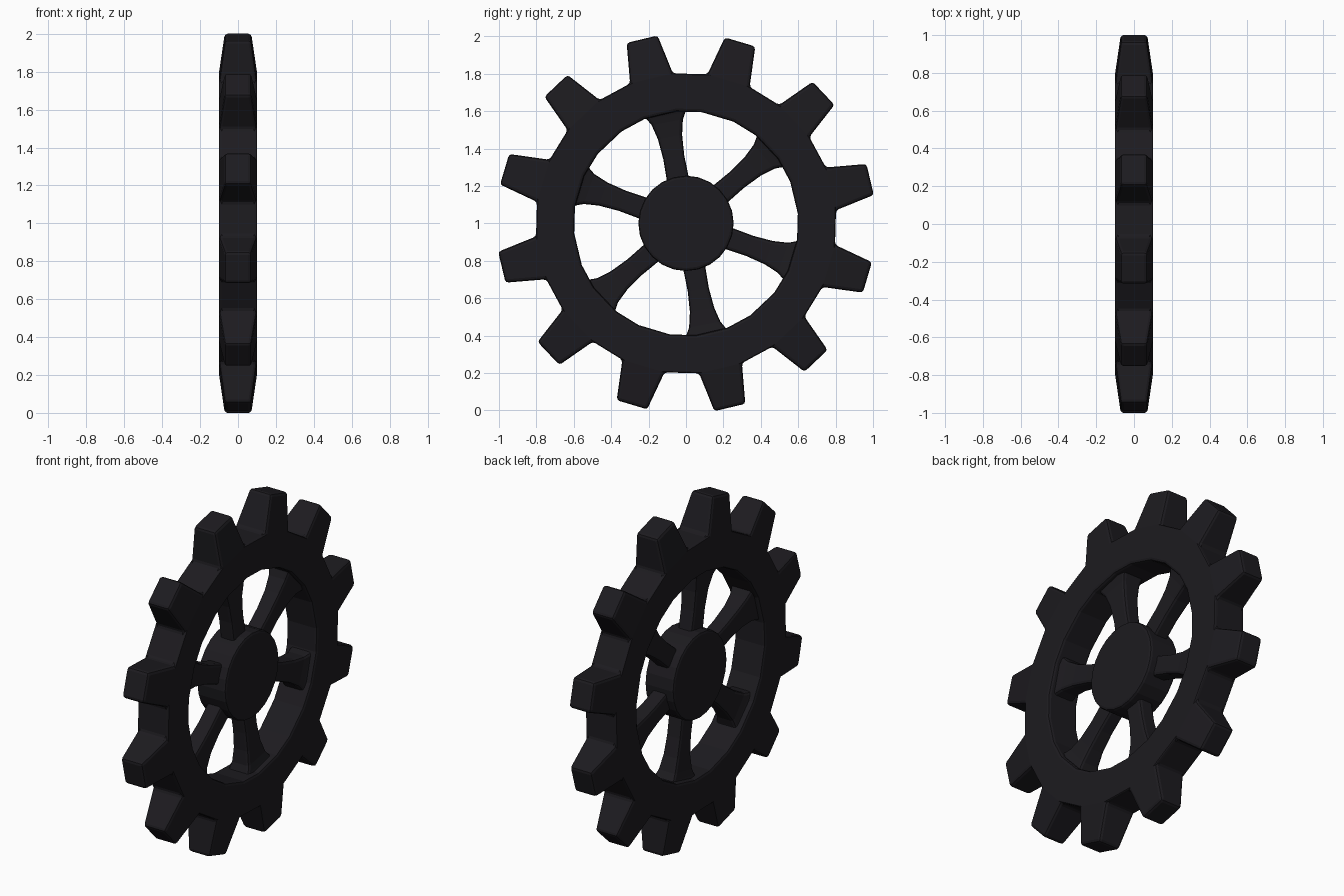
import bpy, bmesh
from math import sin, cos, radians

if "Cube" in bpy.data.objects:
    bpy.data.objects.remove(bpy.data.objects["Cube"])

TEETH, SPOKES = 12, 6

mat = bpy.data.materials.new("dark_iron")
mat.diffuse_color = (0.012, 0.011, 0.014, 1)
mat.use_nodes = True
mat.node_tree.nodes["Principled BSDF"].inputs["Base Color"].default_value = mat.diffuse_color


def polar(x, r, t, deg):
    """Point at distance r along a ray in the YZ plane, t sideways from it."""
    a = radians(deg)
    return (x, r * cos(a) - t * sin(a), 1 + r * sin(a) + t * cos(a))


def finish(name, bm, bevel, segments=2):
    bmesh.ops.recalc_face_normals(bm, faces=bm.faces)
    me = bpy.data.meshes.new(name)
    bm.to_mesh(me)
    bm.free()
    ob = bpy.data.objects.new(name, me)
    bpy.context.collection.objects.link(ob)
    me.materials.append(mat)
    mod = ob.modifiers.new("soft_edges", 'BEVEL')
    mod.width = bevel
    mod.segments = segments
    mod.limit_method = 'ANGLE'
    mod.angle_limit = radians(28)
    return ob


# Toothed rim: ring faces, tapered teeth, inner wall
bm = bmesh.new()
half_base, pitch = 8.4, 360 / TEETH
sides = []
for s in (-1, 1):
    inner, outer, tips = [], [], []
    for i in range(TEETH):
        a = 13.4 + i * pitch
        for k in (-1, 1):
            inner.append(bm.verts.new(polar(s * 0.1, 0.6, 0, a + k * half_base)))
            outer.append(bm.verts.new(polar(s * 0.1, 0.805, 0, a + k * half_base)))
            tips.append(bm.verts.new(polar(s * 0.07, 1.012, k * 0.085, a)))
    sides.append((inner, outer, tips))
n = TEETH * 2
for inner, outer, tips in sides:
    for i in range(n):
        j = (i + 1) % n
        bm.faces.new((inner[i], outer[i], outer[j], inner[j]))
        if i % 2 == 0:
            bm.faces.new((outer[i], tips[i], tips[j], outer[j]))
(in0, out0, tip0), (in1, out1, tip1) = sides
for i in range(n):
    j = (i + 1) % n
    bm.faces.new((in0[i], in0[j], in1[j], in1[i]))
    bm.faces.new((out0[i], tip0[i], tip1[i], out1[i]))
    row0, row1 = (tip0, tip1) if i % 2 == 0 else (out0, out1)
    bm.faces.new((row0[i], row0[j], row1[j], row1[i]))
finish("toothed_rim", bm, 0.016)

# Hub disc
bm = bmesh.new()
loops = [[bm.verts.new(polar(x, 0.255, 0, i * 15)) for i in range(24)] for x in (-0.095, 0.095)]
for lp in loops:
    bm.faces.new(lp)
for i in range(24):
    j = (i + 1) % 24
    bm.faces.new((loops[0][i], loops[0][j], loops[1][j], loops[1][i]))
finish("hub", bm, 0.015)

# Spokes flaring toward the rim: radius, half width, half depth
section = [(0.2, 0.06, 0.047), (0.36, 0.057, 0.047), (0.47, 0.066, 0.05),
           (0.55, 0.085, 0.058), (0.585, 0.105, 0.066), (0.615, 0.13, 0.075)]
for k in range(SPOKES):
    bm = bmesh.new()
    a = 40.5 + k * 360 / SPOKES
    rings = [[bm.verts.new(polar(x * d, r, t * w, a))
              for x, t in ((-1, -1), (1, -1), (1, 1), (-1, 1))] for r, w, d in section]
    bm.faces.new(rings[0])
    bm.faces.new(rings[-1])
    for p, q in zip(rings, rings[1:]):
        for i in range(4):
            j = (i + 1) % 4
            bm.faces.new((p[i], p[j], q[j], q[i]))
    finish(f"spoke_{k + 1}", bm, 0.016)
